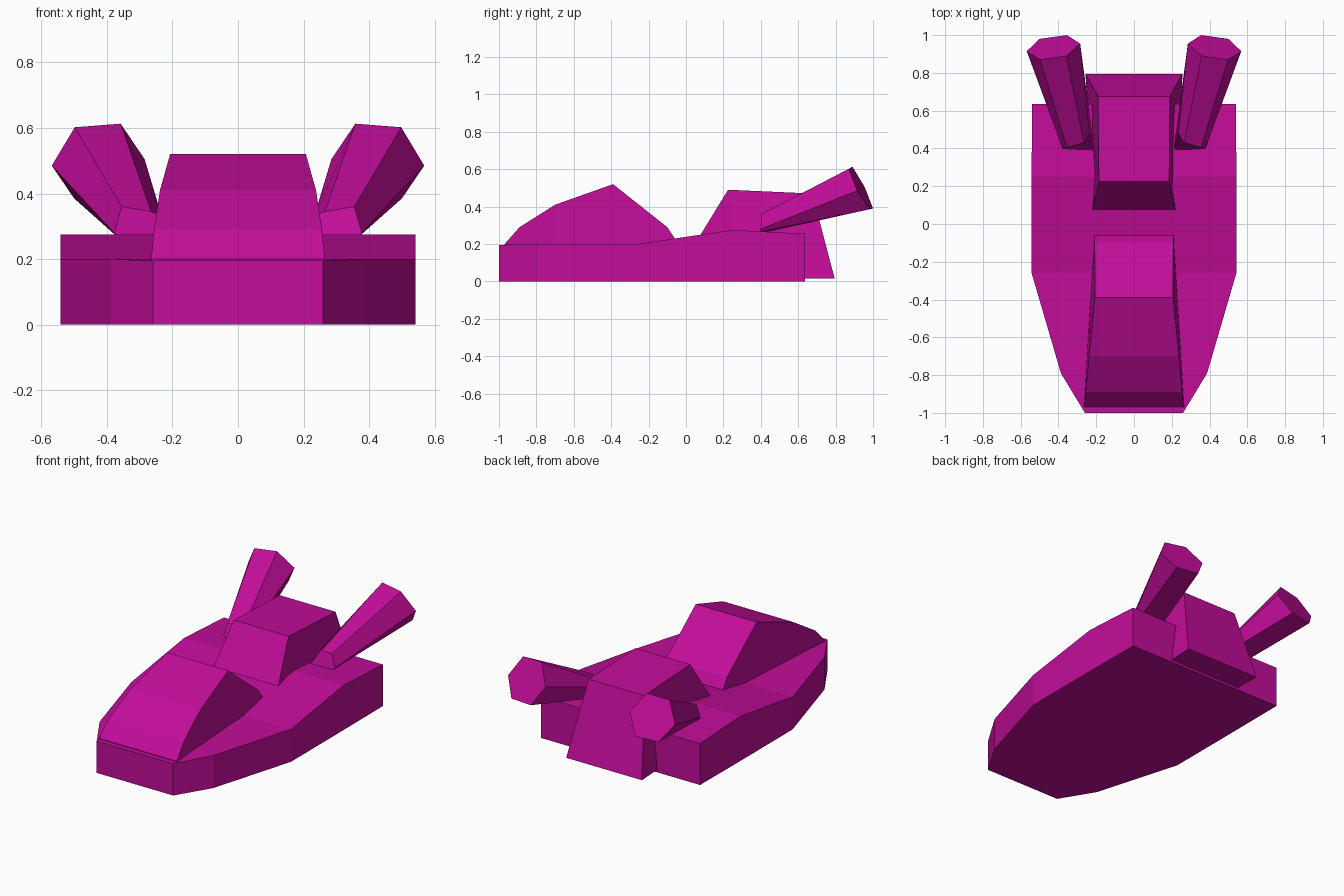
import bpy, bmesh

cube = bpy.data.objects.get("Cube")
if cube:
    bpy.data.objects.remove(cube, do_unlink=True)

paint = bpy.data.materials.new("magenta_paint")
paint.use_nodes = True
colour = (0.54, 0.004, 0.32, 1)
paint.diffuse_color = colour
paint.node_tree.nodes["Principled BSDF"].inputs["Base Color"].default_value = colour


def skin(name, rings):
    """Join rings of equal size into a closed flat-shaded solid."""
    bm = bmesh.new()
    loops = [[bm.verts.new(p) for p in ring] for ring in rings]
    for a, b in zip(loops, loops[1:]):
        for i in range(len(a)):
            j = (i + 1) % len(a)
            bm.faces.new((a[i], a[j], b[j], b[i]))
    bm.faces.new(loops[0])
    bm.faces.new(loops[-1])
    bmesh.ops.recalc_face_normals(bm, faces=bm.faces)
    mesh = bpy.data.meshes.new(name)
    bm.to_mesh(mesh)
    bm.free()
    mesh.materials.append(paint)
    obj = bpy.data.objects.new(name, mesh)
    bpy.context.collection.objects.link(obj)
    return obj


def section(low, high):
    """Four-cornered section from (half width, y, z) at its foot and top."""
    (wl, yl, zl), (wh, yh, zh) = low, high
    return [(-wl, yl, zl), (wl, yl, zl), (wh, yh, zh), (-wh, yh, zh)]


# Hull: pointed bow, deck rising towards the stern
hull = [(0.26, -1, 0.195), (0.387, -0.79, 0.2), (0.542, -0.26, 0.2),
        (0.542, 0.25, 0.275), (0.54, 0.635, 0.255)]
skin("hull", [section((w, y, 0), (w, y, z)) for w, y, z in hull])

# Front canopy: peaked hump with near-vertical sides
canopy = [(0.265, 0.265, -0.97, 0.2), (0.26, 0.256, -0.89, 0.29),
          (0.25, 0.238, -0.7, 0.41), (0.23, 0.207, -0.39, 0.52),
          (0.213, 0.208, -0.1, 0.29), (0.21, 0.21, -0.06, 0.23)]
skin("front_canopy", [section((foot, y, 0.18), (top, y, z))
                      for foot, top, y, z in canopy])

# Rear cabin: sloped front, tail hanging behind the stern
skin("rear_cabin", [
    section((0.22, 0.16, 0.015), (0.22, 0.075, 0.245)),
    section((0.23, 0.3, 0.015), (0.186, 0.225, 0.49)),
    section((0.257, 0.795, 0.015), (0.19, 0.675, 0.47)),
])

# Flared six-sided thrusters, splayed outwards and up
root = [(0.265, 0.43, 0.345), (0.355, 0.405, 0.36), (0.378, 0.4, 0.28),
        (0.365, 0.4, 0.265), (0.21, 0.39, 0.255), (0.235, 0.48, 0.335)]
mouth = [(0.358, 0.89, 0.613), (0.498, 0.87, 0.602), (0.568, 0.915, 0.485),
         (0.5, 0.98, 0.385), (0.355, 1.0, 0.39), (0.285, 0.955, 0.505)]
for side, sign in (("left", 1), ("right", -1)):
    skin(side + "_thruster", [[(sign * x, y, z) for x, y, z in ring]
                              for ring in (root, mouth)])
